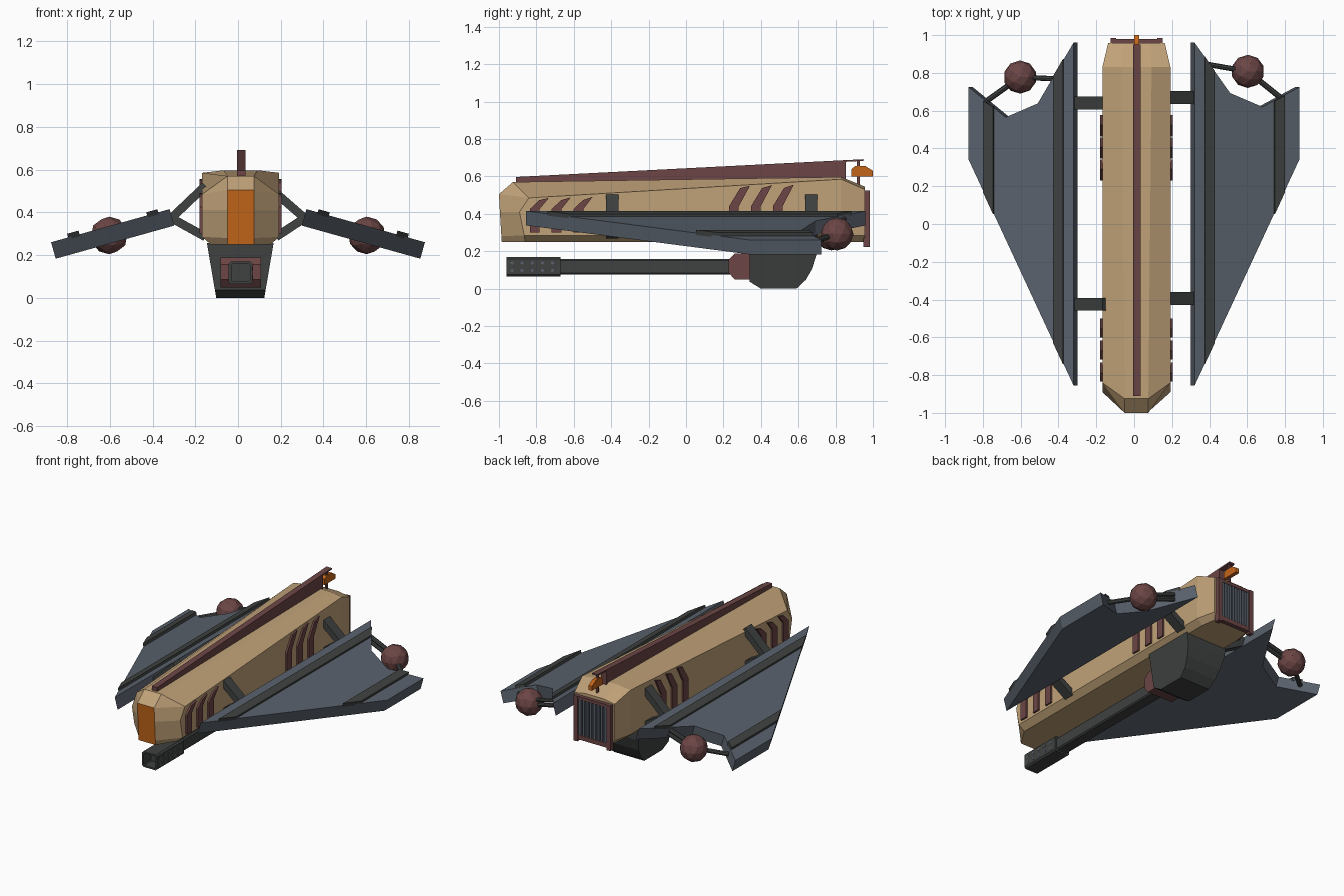
import bpy, bmesh
from mathutils import Vector as V

if "Cube" in bpy.data.objects:
    bpy.data.objects.remove(bpy.data.objects["Cube"])

CX = 0.0125  # hull centre line


def mat(name, rgb):
    m = bpy.data.materials.new(name)
    m.diffuse_color = (*rgb, 1)
    m.use_nodes = True
    m.node_tree.nodes["Principled BSDF"].inputs["Base Color"].default_value = m.diffuse_color
    return m


TAN = mat("tan", (0.53, 0.36, 0.19))
MAROON = mat("maroon", (0.15, 0.06, 0.06))
SLATE = mat("slate", (0.10, 0.12, 0.15))
DARK = mat("dark", (0.05, 0.053, 0.053))
ORANGE = mat("orange", (0.55, 0.13, 0.01))


def finish(name, bm, *mats):
    bmesh.ops.remove_doubles(bm, verts=bm.verts, dist=1e-5)
    bmesh.ops.recalc_face_normals(bm, faces=bm.faces)
    me = bpy.data.meshes.new(name)
    bm.to_mesh(me)
    bm.free()
    for m in mats:
        me.materials.append(m)
    ob = bpy.data.objects.new(name, me)
    bpy.context.collection.objects.link(ob)
    return ob


def loft(name, rings, m, cap_mat=None):
    """Skin closed rings of equal length and cap both ends."""
    bm = bmesh.new()
    vs = [[bm.verts.new(p) for p in r] for r in rings]
    n = len(vs[0])
    first = bm.faces.new(vs[0])
    bm.faces.new(vs[-1])
    for a, b in zip(vs, vs[1:]):
        for i in range(n):
            j = (i + 1) % n
            bm.faces.new((a[i], a[j], b[j], b[i]))
    if cap_mat:
        first.material_index = 1
        return finish(name, bm, m, cap_mat)
    return finish(name, bm, m)


def side_prism(name, prof, x0, x1, m):
    """Extrude a (y, z) profile along x."""
    return loft(name, [[V((x, y, z)) for y, z in prof] for x in (x0, x1)], m)


def box(name, lo, hi, m):
    return side_prism(name, [(lo[1], lo[2]), (hi[1], lo[2]), (hi[1], hi[2]), (lo[1], hi[2])],
                      lo[0], hi[0], m)


def bar(name, a, b, w, h, m):
    """Rectangular bar from a to b, w wide along y."""
    a, b = V(a), V(b)
    n = (b - a).cross(V((0, 1, 0))).normalized() * h / 2
    y = V((0, w / 2, 0))
    return loft(name, [[p + n + y, p + n - y, p - n - y, p - n + y] for p in (a, b)], m)


def rod(name, a, b, r, m, sides=8):
    a, b = V(a), V(b)
    bm = bmesh.new()
    bmesh.ops.create_cone(bm, cap_ends=True, segments=sides, radius1=r, radius2=r,
                          depth=(b - a).length)
    bm.transform((b - a).to_track_quat('Z', 'Y').to_matrix().to_4x4())
    bmesh.ops.translate(bm, verts=bm.verts, vec=(a + b) / 2)
    return finish(name, bm, m)


# Hull: four mirrored half sections, orange nose face
halves = [
    [(.0625, -.985, .25), (.0625, -.987, .28), (.0625, -.995, .41), (.0625, -1, .505), (.0625, -1, .505)],
    [(.14, -.86, .25), (.18, -.865, .285), (.18, -.89, .41), (.18, -.84, .485), (.0625, -.925, .57)],
    [(.14, .83, .25), (.18, .83, .285), (.18, .83, .42), (.18, .83, .585), (.08, .83, .597)],
    [(.12, .957, .25), (.15, .957, .285), (.15, .957, .42), (.15, .957, .53), (.07, .957, .545)],
]
loft("hull", [[V((CX + x, y, z)) for x, y, z in h] + [V((CX - x, y, z)) for x, y, z in h[::-1]]
              for h in halves], TAN, ORANGE)

# Dorsal fin, lamp post and lamp
side_prism("dorsal_fin", [(-.91, .56), (-.91, .597), (.95, .692), (.95, .683), (.855, .678), (.855, .57)],
           CX - .018, CX + .022, MAROON)
box("lamp_post", (CX - .006, .915, .53), (CX + .008, .93, .685), MAROON)
side_prism("tail_lamp", [(.885, .6), (.885, .64), (.905, .655), (.96, .655), (1, .63), (1, .6)],
           CX - .012, CX + .014, ORANGE)

# Rear grille: frame, backing and slats
for s in (-1, 1):
    x = CX + s * .123
    box("grille_post", (x - .015, .95, .222), (x + .015, .985, .525), MAROON)
box("grille_top", (CX - .138, .95, .505), (CX + .138, .98, .525), MAROON)
box("grille_bottom", (CX - .138, .95, .235), (CX + .138, .98, .265), MAROON)
box("grille_back", (CX - .12, .95, .24), (CX + .12, .962, .51), DARK)
for i in range(8):
    x = CX - .095 + i * .19 / 7
    box("grille_slat", (x - .008, .955, .262), (x + .008, .978, .508), SLATE)

# Side vents in two groups of three
for s in (-1, 1):
    for y0, zk, zt, lean in ((-.835, .425, .485, .05), (.23, .44, .55, .06)):
        for i in range(3):
            y = y0 + i * .117
            side_prism("side_vent", [(y, .3), (y + .052, .3), (y + .052, zk), (y + .052 + lean, zt + i * .003),
                                     (y + lean, zt - .012), (y, zk)],
                       CX + s * .15, CX + s * .192, MAROON)

# Wings, ribs, struts, pods
C, S = .963, .269


def wing_z(x):
    return .415 - .279 * (x - .32)


def slab(name, s, pts, low, high, m):
    """Plate following the wing slope between two offsets along its normal."""
    loft(name, [[V((s * (x + S * d), y, wing_z(x) + C * d)) for x, y in pts] for d in (low, high)], m)


for s in (-1, 1):
    d = 0 if s > 0 else -.055
    e = 0 if s > 0 else -.03
    slab("wing", s, [(.32, -.855), (.875, .34), (.875, .725), (.68, .62 + d), (.51, .693 + d), (.32, .96)],
         -.08, 0, SLATE)
    slab("inner_rib", s, [(.373, -.741), (.425, -.629), (.425, .81 + d / 2), (.373, .886 + d / 4)],
         -.01, .015, DARK)
    slab("outer_rib", s, [(.742, .053), (.795, .168), (.795, .68 + d / 2), (.742, .653 + d * .6)],
         -.01, .018, DARK)
    for y in (.67 + e, -.395 + e):
        top = .49 if s > 0 else .525
        bar("upper_strut", (s * .315, y, .37), (CX + s * .165, y, top), .068, .04, DARK)
        bar("lower_strut", (s * .315, y, .375), (CX + s * .165, y, .285), .068, .04, DARK)
    pod = V((s * .603, .808 + e, .292))
    bm = bmesh.new()
    bmesh.ops.create_icosphere(bm, subdivisions=2, radius=.088)
    bmesh.ops.translate(bm, verts=bm.verts, vec=pod)
    finish("pod", bm, MAROON)
    root = V((s * .39, .845 + 2.6 * e, .355))
    for dz in (-.016, .016):
        rod("pod_inner_arm", root + V((0, 0, dz)), pod + V((0, 0, dz)), .014, DARK)
    rod("pod_outer_arm", (s * .775, .67 + e / 2, .25), pod, .015, DARK)

# Belly turret: tapered side profile
prof = [(.34, .26), (.34, .04), (.4, .003), (.59, .003), (.64, .05), (.675, .11), (.70, .19), (.70, .26)]
loft("turret", [[V((CX - .002 + s * (.112 + .17 * z), y, max(z - .003, 0))) for y, z in prof]
                for s in (-1, 1)], DARK)
side_prism("gun_mount", [(.35, .048), (.26, .048), (.228, .085), (.228, .155), (.26, .188), (.35, .188)],
           CX - .095, CX + .095, MAROON)


# Gun barrel and perforated muzzle
def oct_ring(y, w, h, c):
    pts = [(w - c, -h), (w, c - h), (w, h - c), (w - c, h), (c - w, h), (-w, h - c), (-w, c - h), (c - w, -h)]
    return [V((CX + x, y, .117 + z)) for x, z in pts]


loft("barrel", [oct_ring(.24, .042, .042, .008), oct_ring(-.68, .042, .042, .008)], DARK)
loft("muzzle", [oct_ring(-.67, .056, .052, .01), oct_ring(-.96, .056, .052, .01),
                oct_ring(-.96, .044, .041, .006), oct_ring(-.88, .044, .041, .006)], DARK)
for s in (-1, 1):
    for i in range(5):
        for z in (.097, .137):
            y = -.93 + i * .054
            rod("muzzle_stud", (CX + s * .05, y, z), (CX + s * .058, y, z), .009, SLATE, 6)
